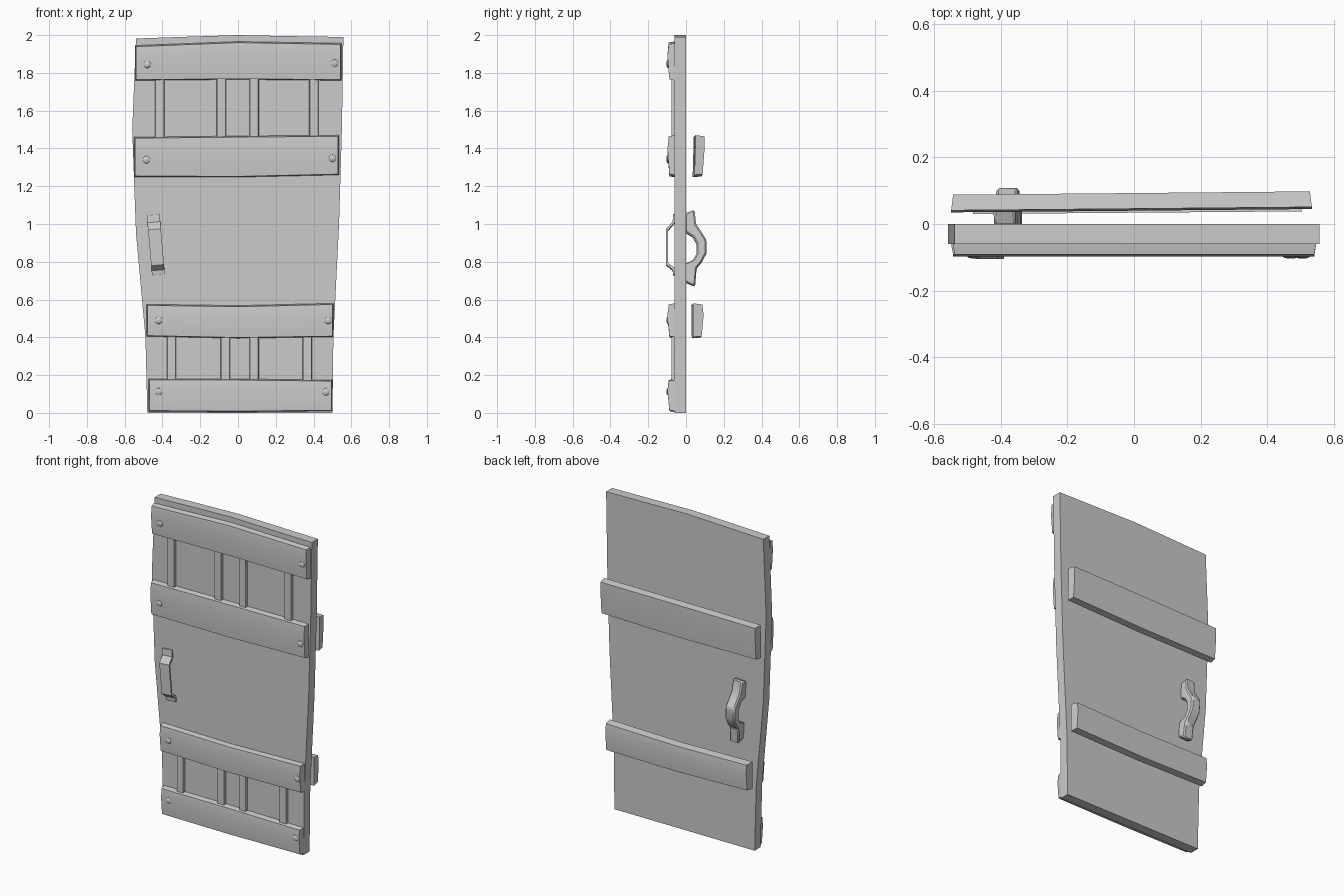
import bpy
import bmesh
import math
from mathutils import Matrix, Vector

default_cube = bpy.data.objects.get("Cube")
if default_cube:
    bpy.data.objects.remove(default_cube, do_unlink=True)

grey = bpy.data.materials.new("plain_grey")
grey.use_nodes = True
colour = (0.6, 0.6, 0.6, 1.0)
grey.diffuse_color = colour
grey.node_tree.nodes["Principled BSDF"].inputs["Base Color"].default_value = colour


def finish(name, bm, bevel=0.0):
    """Turn a bmesh into a named object with softened, angle-limited shading."""
    bmesh.ops.recalc_face_normals(bm, faces=bm.faces)
    mesh = bpy.data.meshes.new(name)
    bm.to_mesh(mesh)
    bm.free()
    mesh.materials.append(grey)
    obj = bpy.data.objects.new(name, mesh)
    bpy.context.collection.objects.link(obj)
    if bevel:
        modifier = obj.modifiers.new("edge_bevel", "BEVEL")
        modifier.width = bevel
        modifier.segments = 1
        modifier.limit_method = "ANGLE"
    bpy.ops.object.select_all(action="DESELECT")
    obj.select_set(True)
    bpy.context.view_layer.objects.active = obj
    bpy.ops.object.shade_smooth_by_angle(angle=math.radians(30))
    return obj


def loft(name, rings, bevel=0.0):
    """Bridge a row of matching closed cross-sections and cap both ends."""
    bm = bmesh.new()
    loops = [[bm.verts.new(point) for point in ring] for ring in rings]
    count = len(loops[0])
    for first, second in zip(loops, loops[1:]):
        for i in range(count):
            j = (i + 1) % count
            bm.faces.new((first[i], first[j], second[j], second[i]))
    bm.faces.new(loops[0])
    bm.faces.new(loops[-1])
    return finish(name, bm, bevel)


def plank(name, stations, inner, outer, lean=0.0, slide=0.0):
    """Board from (x, bottom, top) stations, its outer face bowed and trimmed.
    lean tips the top outward, slide shifts the right-hand end in depth."""
    side = 1 if outer > inner else -1
    last = len(stations) - 1
    rings = []
    for i, (x, low, high) in enumerate(stations):
        trim = 0.006 if i == 0 else -0.006 if i == last else 0.0
        shift = slide * i / last
        belly = low + (high - low) * 0.65
        face = outer + shift
        rings.append([
            (x, inner + shift, low),
            (x + trim, face - side * 0.01, low + 0.004),
            (x + trim, face, belly),
            (x + trim, face + lean - side * 0.006, high - 0.006),
            (x, inner + shift + lean, high),
        ])
    return loft(name, rings)


# Door slab with its uneven, widening outline
outline = [(-0.48, 0), (0.5, 0), (0.505, 0.4), (0.535, 1), (0.55, 1.5),
           (0.558, 1.99), (0.25, 1.995), (0, 2), (-0.25, 1.992), (-0.54, 1.982),
           (-0.56, 1.5), (-0.54, 0.95), (-0.49, 0.4)]
loft("door_slab", [[(x, y, z) for x, z in outline] for y in (-0.06, 0)])

# Cross boards: (x, bottom, top) at the right end, middle and left end
boards = {
    "top": [(-0.545, 1.76, 1.945), (0, 1.765, 1.966), (0.548, 1.76, 1.957)],
    "upper": [(-0.55, 1.25, 1.46), (0, 1.248, 1.466), (0.535, 1.26, 1.47)],
    "lower": [(-0.485, 0.405, 0.575), (0, 0.395, 0.568), (0.505, 0.402, 0.58)],
    "bottom": [(-0.475, 0.008, 0.18), (0, 0.005, 0.18), (0.5, 0.01, 0.174)],
}
for label, stations in boards.items():
    plank(label + "_front_board", stations, -0.06, -0.098)

# Bars at the back, standing clear of the slab
plank("upper_back_bar", boards["upper"], 0.035, 0.088, lean=0.006, slide=0.01)
plank("lower_back_bar", boards["lower"], 0.03, 0.085, slide=0.008)

# Short upright strips between each pair of front boards
strip_rows = {
    "upper": (1.4, 1.82, (-0.415, -0.088, 0.085, 0.402)),
    "lower": (0.1, 0.48, (-0.352, -0.067, 0.085, 0.367)),
}
for label, (low, high, centres) in strip_rows.items():
    for number, centre in enumerate(centres, start=1):
        rings = []
        for z in (low, high):
            rings.append([(centre - 0.025, -0.06, z), (centre - 0.022, -0.077, z),
                          (centre + 0.022, -0.077, z), (centre + 0.025, -0.06, z)])
        loft(f"{label}_strip_{number}", rings)

# Low domed rivets near the board ends
rivets = [(-0.48, 1.845), (0.512, 1.852), (-0.484, 1.34), (0.5, 1.348),
          (-0.42, 0.49), (0.478, 0.49), (-0.42, 0.113), (0.465, 0.112)]
for number, (x, z) in enumerate(rivets, start=1):
    bm = bmesh.new()
    bmesh.ops.create_uvsphere(bm, u_segments=10, v_segments=6, radius=0.02)
    bmesh.ops.scale(bm, vec=Vector((1, 0.5, 1)), verts=bm.verts)
    bmesh.ops.translate(bm, vec=Vector((x, -0.094, z)), verts=bm.verts)
    finish(f"rivet_{number}", bm)


def slanted_handle(name, inner, outer, centre, width, tilt, bevel):
    """Strap between two (y, z) edges, tilted about the depth axis."""
    bm = bmesh.new()
    rows = []
    for a, b in zip(inner, outer):
        rows.append([bm.verts.new((s * width / 2, y, z))
                     for s, (y, z) in ((-1, a), (-1, b), (1, b), (1, a))])
    for first, second in zip(rows, rows[1:]):
        for i in range(4):
            j = (i + 1) % 4
            bm.faces.new((first[i], first[j], second[j], second[i]))
    bm.faces.new(rows[0])
    bm.faces.new(rows[-1])
    pivot = Vector((0, 0, 0.89))
    bmesh.ops.rotate(bm, cent=pivot, verts=bm.verts,
                     matrix=Matrix.Rotation(math.radians(tilt), 3, "Y"))
    bmesh.ops.translate(bm, vec=Vector((centre, 0, 0)), verts=bm.verts)
    return finish(name, bm, bevel)


# Thin front pull strap
slanted_handle(
    "front_handle",
    [(-0.058, 1.05), (-0.06, 1.005), (-0.095, 0.965), (-0.095, 0.79),
     (-0.06, 0.765), (-0.058, 0.73)],
    [(-0.068, 1.05), (-0.071, 1.01), (-0.105, 0.972), (-0.105, 0.782),
     (-0.071, 0.755), (-0.068, 0.73)],
    -0.435, 0.068, -5, 0)

# Chunky back grip
slanted_handle(
    "back_handle",
    [(-0.005, 1.055), (-0.005, 0.955), (0.035, 0.93), (0.055, 0.895),
     (0.055, 0.84), (0.035, 0.805), (-0.005, 0.79), (-0.005, 0.69)],
    [(0.045, 1.075), (0.053, 1.0), (0.08, 0.96), (0.108, 0.915),
     (0.108, 0.845), (0.085, 0.8), (0.056, 0.765), (0.048, 0.668)],
    -0.38, 0.066, -3, 0.008)
